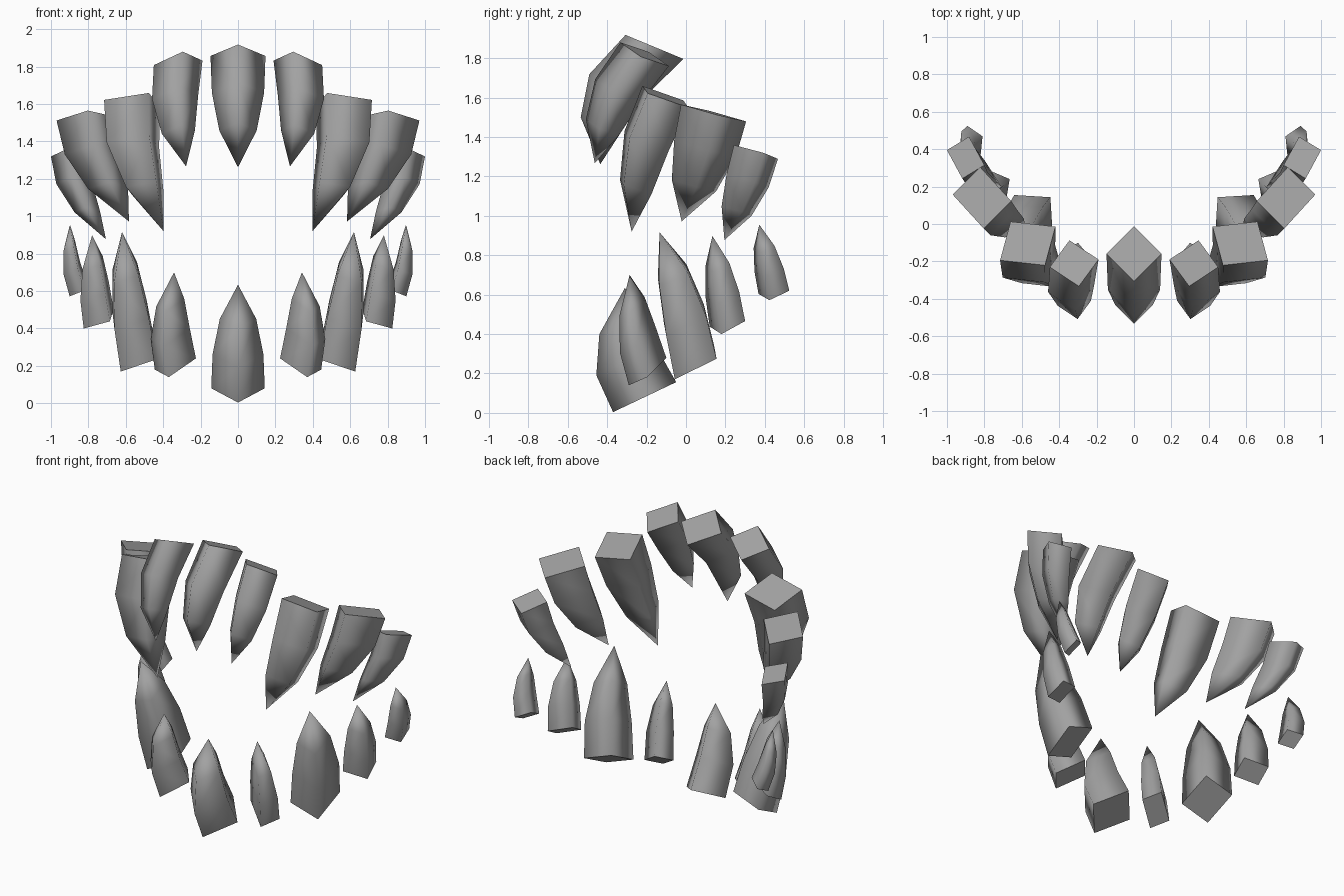
import bpy
import bmesh
from mathutils import Vector

cube = bpy.data.objects.get("Cube")
if cube:
    bpy.data.objects.remove(cube, do_unlink=True)

# One grey enamel colour
enamel = bpy.data.materials.new("grey_enamel")
enamel.use_nodes = True
GREY = (0.36, 0.36, 0.36, 1)
enamel.diffuse_color = GREY
enamel.node_tree.nodes["Principled BSDF"].inputs["Base Color"].default_value = GREY

# (position along tooth, size, share of the bulge) of the rings below the point
RINGS = ((0, 1, 0), (0.33, 0.95, 1), (0.67, 0.68, 0.9))


def tooth(name, root, fore, side, tip, bulge=(0, 0), flip=1):
    """Four-sided tooth: root centre, two half diagonals of the root, tip, outward bulge."""
    mirror = Vector((flip, 1, 1))
    root, fore, side, tip = (Vector(v) for v in (root, fore, side, tip))
    bulge = Vector((bulge[0], bulge[1], 0))
    bm = bmesh.new()
    rings = []
    for t, size, share in RINGS:
        centre = root.lerp(tip, t) + bulge * share
        rings.append([bm.verts.new((centre + d * size) * mirror)
                      for d in (fore, side, -fore, -side)])
    point = bm.verts.new(tip * mirror)
    cap = bm.faces.new(rings[0])
    for i in range(4):
        j = (i + 1) % 4
        for a, b in zip(rings, rings[1:]):
            bm.faces.new((a[i], a[j], b[j], b[i])).smooth = True
        bm.faces.new((rings[-1][i], rings[-1][j], point)).smooth = True
    # Crisp root edge, soft sides
    for e in cap.edges:
        e.smooth = False
    bmesh.ops.recalc_face_normals(bm, faces=bm.faces)
    mesh = bpy.data.meshes.new(name)
    bm.to_mesh(mesh)
    bm.free()
    mesh.materials.append(enamel)
    bpy.context.collection.objects.link(bpy.data.objects.new(name, mesh))


def tooth_pair(name, *shape):
    tooth(name + "_left", *shape)
    tooth(name + "_right", *shape, flip=-1)


# Upper row
tooth("upper_centre_tooth", (0, -0.16, 1.857), (0, -0.147, 0.061), (0.147, 0, 0),
      (0, -0.435, 1.262), (0, -0.1))
tooth_pair("upper_front_tooth", (0.32, -0.21, 1.82), (-0.025, -0.123, 0.06),
           (0.13, -0.02, -0.012), (0.278, -0.463, 1.267), (0.03, -0.05))
tooth_pair("upper_fang", (0.568, -0.104, 1.604), (-0.092, -0.117, 0.055),
           (0.148, -0.09, 0.018), (0.398, -0.276, 0.92), (0.05, -0.04))
tooth_pair("upper_side_tooth", (0.813, 0.14, 1.522), (-0.01, -0.165, 0.043),
           (0.157, 0.018, -0.01), (0.583, -0.022, 0.972), (0.04, 0.01))
tooth_pair("upper_back_tooth", (0.9, 0.355, 1.324), (0.018, -0.112, 0.035),
           (0.1, 0.04, -0.005), (0.706, 0.195, 0.877), (0.04, 0.01))

# Lower row
tooth("lower_centre_tooth", (0, -0.21, 0.08), (0, -0.16, -0.076), (0.143, 0, 0),
      (0, -0.31, 0.634), (0, -0.06))
tooth_pair("lower_front_tooth", (0.335, -0.195, 0.21), (0.035, -0.095, -0.07),
           (0.11, -0.005, -0.03), (0.342, -0.286, 0.7), (0.025, -0.02))
tooth_pair("lower_fang", (0.537, 0.043, 0.255), (0.09, -0.1, -0.085),
           (0.103, 0.112, 0.02), (0.62, -0.134, 0.916), (0.01, 0.01))
tooth_pair("lower_side_tooth", (0.745, 0.21, 0.452), (0.08, -0.03, -0.052),
           (0.06, 0.09, 0.014), (0.78, 0.134, 0.898), (0.01, 0))
tooth_pair("lower_back_tooth", (0.855, 0.446, 0.612), (0.045, -0.023, -0.04),
           (0.035, 0.078, 0.008), (0.898, 0.372, 0.955), (0.02, 0))
